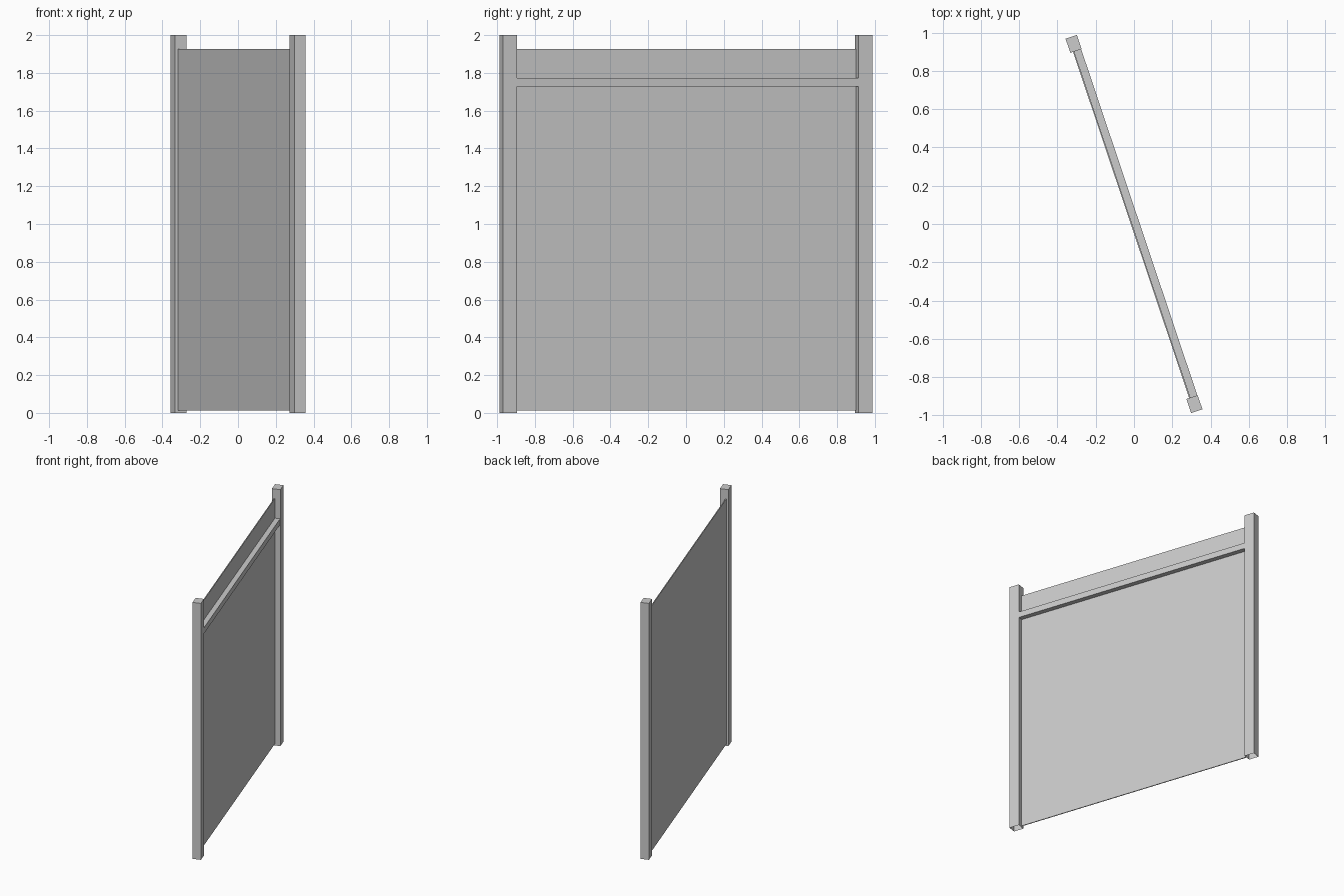
import bpy
import bmesh
from math import radians
from mathutils import Matrix

cube = bpy.data.objects.get("Cube")
if cube:
    bpy.data.objects.remove(cube, do_unlink=True)

# One plain grey for every part
GREY = (0.6, 0.6, 0.6, 1)
grey = bpy.data.materials.new("plain_grey")
grey.use_nodes = True
grey.diffuse_color = GREY
grey.node_tree.nodes["Principled BSDF"].inputs["Base Color"].default_value = GREY

# The fence runs along local y, turned about the vertical
TURN = Matrix.Rotation(radians(18.55), 4, "Z")


def box(name, x, y, z, open_bottom=False):
    """Box from (low, high) pairs in the fence's own axes."""
    bm = bmesh.new()
    bmesh.ops.create_cube(bm, size=1)
    for v in bm.verts:
        for i, (low, high) in enumerate((x, y, z)):
            v.co[i] = low if v.co[i] < 0 else high
    bm.normal_update()
    if open_bottom:
        under = [f for f in bm.faces if f.normal.z < -0.9]
        bmesh.ops.delete(bm, geom=under, context="FACES_ONLY")
    bm.transform(TURN)
    mesh = bpy.data.meshes.new(name)
    bm.to_mesh(mesh)
    bm.free()
    mesh.materials.append(grey)
    obj = bpy.data.objects.new(name, mesh)
    bpy.context.collection.objects.link(obj)
    return obj


INNER, OUTER = 0.953, 1.031
HALF = 0.031

# Hollow-ended posts at both ends
box("front_post", (-HALF, HALF), (-OUTER, -INNER), (0, 2), open_bottom=True)
box("back_post", (-HALF, HALF), (INNER, OUTER), (0, 2), open_bottom=True)

# Thin panel between the posts, with a rail on its left face
box("panel", (-0.016, -0.009), (-INNER, INNER), (0.013, 1.926))
box("rail", (-0.009, 0.029), (-INNER, INNER), (1.727, 1.773))
